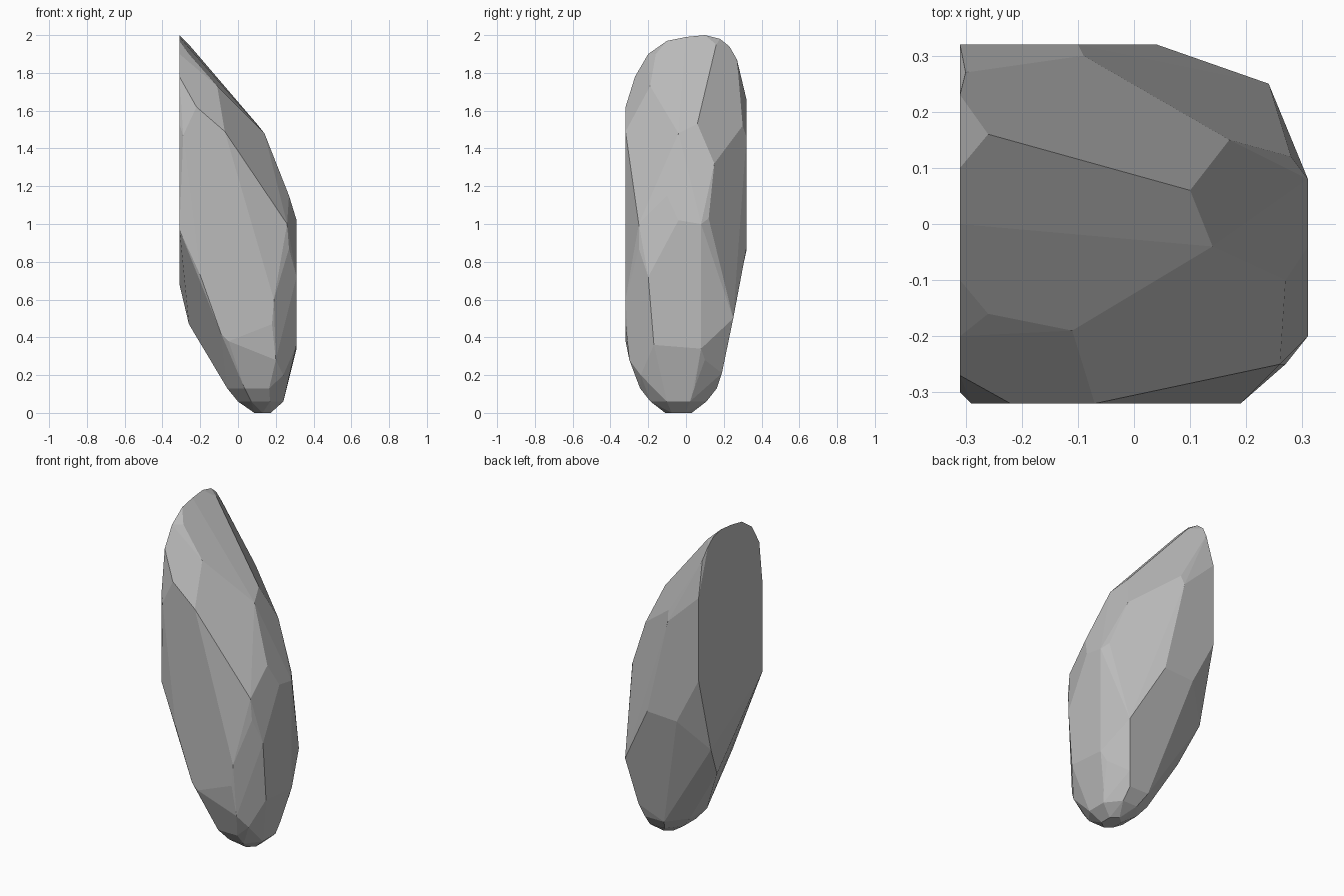
import bpy
import bmesh
import math
from mathutils import Vector

# Remove the default cube
default_cube = bpy.data.objects.get("Cube")
if default_cube:
    bpy.data.objects.remove(default_cube, do_unlink=True)

CENTIMETRE = 0.01


def flat_on(axis, offset, outline):
    """Lift a flat facet outline into space at an offset along one axis."""
    points = []
    for first, second in outline:
        point = [first, second]
        point.insert(axis, offset)
        points.append(point)
    return points


# Broad sheared side of the stone, outlined in depth and height
sheared_side = flat_on(0, -31, [
    (-30, 97), (-30, 153), (-27, 178), (-20, 190), (-10, 197), (0, 199),
    (10, 200), (18, 198), (23, 194), (32, 166), (32, 115), (20, 68)])

# Narrow worn side opposite the shear
worn_side = flat_on(0, 31, [(-20, 72), (-4, 102), (8, 100), (8, 34), (-17, 36)])

# Large front and back facets, outlined in width and height
front_facet = flat_on(1, -32, [
    (-22, 162), (-7, 149), (19, 60), (18, 47), (-5, 38), (-9, 42),
    (-20, 73), (-29, 147)])
back_facet = flat_on(1, 32, [(-10, 146), (4, 87), (-16, 86)])

# Corners where the sloping upper facets meet
upper_corners = [
    (-26, -16, 190), (-11, -19, 173), (14, -4, 148), (10, 6, 153),
    (17, 15, 132), (-26, 16, 195), (28, 12, 103), (27, -10, 115),
    (26, -25, 100), (27, -25, 87), (-30, 27, 187), (-9, 30, 152)]

# Corners of the tapering underside
lower_corners = [
    (24, 25, 50), (-26, 7, 47), (0, 20, 28), (19, 19, 21),
    (20, -30, 28), (24, -24, 20), (27, -18, 28), (28, 10, 28), (-6, -4, 15)]


def worn_ring(center_x, center_y, radius_x, radius_y, height, sides):
    """Ring of corners rounding off the lower tip."""
    ring = []
    for index in range(sides):
        angle = math.tau * (index + 0.5) / sides
        ring.append((center_x + radius_x * math.cos(angle),
                     center_y + radius_y * math.sin(angle), height))
    return ring


rounded_tip = (worn_ring(13, -4, 5, 7, 0, 6)
               + worn_ring(12, -4, 13, 16, 6, 8)
               + worn_ring(10, -4, 17, 22, 13, 8))

# Wrap all facet corners in one closed faceted body
mesh = bpy.data.meshes.new("stone_shard")
body = bmesh.new()
for group in (sheared_side, worn_side, front_facet, back_facet,
              upper_corners, lower_corners, rounded_tip):
    for corner in group:
        body.verts.new(Vector(corner) * CENTIMETRE)
hull = bmesh.ops.convex_hull(body, input=body.verts[:])
loose = [vert for vert in body.verts if not vert.link_faces]
bmesh.ops.delete(body, geom=loose, context="VERTS")

# Merge nearly level triangles into clean flat facets
bmesh.ops.dissolve_limit(body, angle_limit=math.radians(4),
                         verts=body.verts[:], edges=body.edges[:])
bmesh.ops.recalc_face_normals(body, faces=body.faces[:])
body.to_mesh(mesh)
body.free()

# Plain grey stone
stone_grey = bpy.data.materials.new("stone_grey")
stone_grey.use_nodes = True
grey = (0.5, 0.5, 0.5, 1.0)
stone_grey.diffuse_color = grey
stone_grey.node_tree.nodes["Principled BSDF"].inputs["Base Color"].default_value = grey
mesh.materials.append(stone_grey)

stone_shard = bpy.data.objects.new("stone_shard", mesh)
bpy.context.collection.objects.link(stone_shard)
